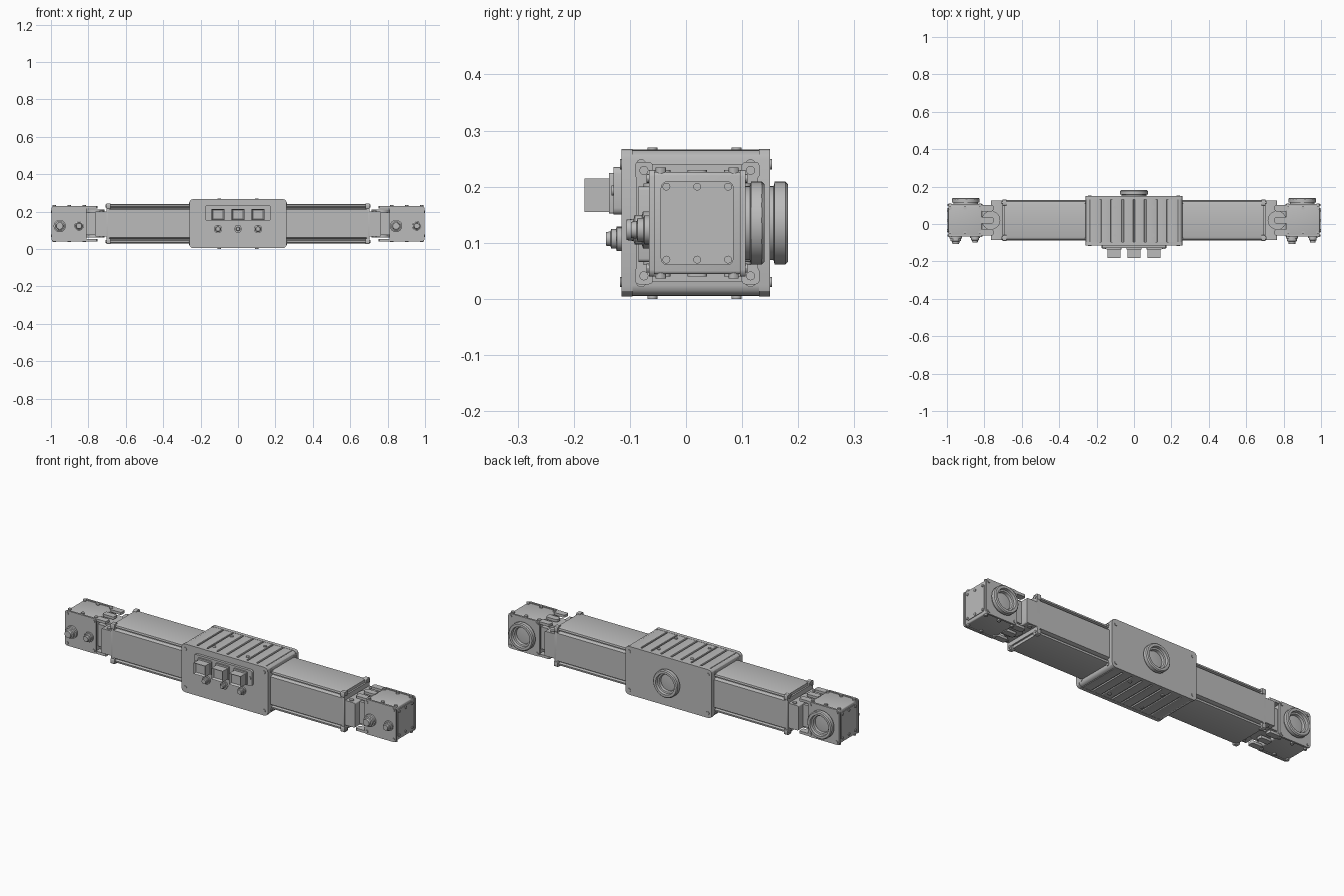
import bpy, bmesh, math
from mathutils import Matrix, Vector

cube = bpy.data.objects.get("Cube")
if cube:
    bpy.data.objects.remove(cube, do_unlink=True)

grey = bpy.data.materials.new("machined grey")
grey.use_nodes = True
grey.diffuse_color = (0.5, 0.5, 0.5, 1)
grey.node_tree.nodes["Principled BSDF"].inputs["Base Color"].default_value = (0.5, 0.5, 0.5, 1)

MID = 0.135  # height of the long axis


def finish(bm, name, smooth=True):
    bmesh.ops.recalc_face_normals(bm, faces=bm.faces)
    mesh = bpy.data.meshes.new(name)
    bm.to_mesh(mesh)
    bm.free()
    mesh.materials.append(grey)
    ob = bpy.data.objects.new(name, mesh)
    bpy.context.collection.objects.link(ob)
    if smooth:
        bpy.ops.object.select_all(action='DESELECT')
        ob.select_set(True)
        bpy.context.view_layer.objects.active = ob
        bpy.ops.object.shade_smooth_by_angle(angle=math.radians(30))
    return ob


def box(name, x, y, z, round_axis=None, radius=0.0):
    """Box from (low, high) ranges; edges along round_axis (or all) get rounded."""
    bm = bmesh.new()
    bmesh.ops.create_cube(bm, size=1)
    for v in bm.verts:
        v.co = Vector([sum(r) / 2 + c * abs(r[1] - r[0]) for r, c in zip((x, y, z), v.co)])
    if radius:
        edges = list(bm.edges)
        if round_axis is not None:
            edges = [e for e in edges
                     if abs(e.verts[0].co[round_axis] - e.verts[1].co[round_axis]) > 1e-5]
        bmesh.ops.bevel(bm, geom=edges, offset=radius, segments=3, profile=0.5, affect='EDGES')
    return finish(bm, name)


AXES = {'x': Matrix.Rotation(math.pi / 2, 4, 'Y'),
        'y': Matrix.Rotation(-math.pi / 2, 4, 'X'),
        'z': Matrix.Identity(4)}


def turned(name, centre, axis, profile, sides=32):
    """Revolve (radius, height) points about an axis through centre."""
    bm = bmesh.new()
    verts = [bm.verts.new((r, 0, h)) for r, h in profile]
    edges = [bm.edges.new(p) for p in zip(verts, verts[1:])]
    bmesh.ops.spin(bm, geom=verts + edges, cent=(0, 0, 0), axis=(0, 0, 1),
                   angle=2 * math.pi, steps=sides, use_merge=True)
    bmesh.ops.remove_doubles(bm, verts=bm.verts, dist=1e-5)
    bmesh.ops.transform(bm, matrix=Matrix.Translation(centre) @ AXES[axis], verts=bm.verts)
    return finish(bm, name)


def peg(name, centre, axis, r, h, sides=16):
    return turned(name, centre, axis, [(0, 0), (r, 0), (r, h), (0, h)], sides)


def lens(name, x, y):
    # grooved outer barrel, stepped bore and recessed glass
    turned(name, (x, y, MID), 'y',
           [(0.066, -0.01), (0.066, 0.006), (0.074, 0.008), (0.074, 0.027), (0.069, 0.032),
            (0.056, 0.032), (0.054, 0.018), (0.046, 0.016), (0.044, 0.002), (0, 0.006)], 48)


def round_plug(name, x, y, z, r, length):
    turned(name, (x, y, z), 'y',
           [(0, -length), (r * .55, -length), (r * .6, -length * .7), (r * .8, -length * .65),
            (r * .8, -length * .35), (r, -length * .3), (r, 0)], 20)


# Central housing: core, two cover plates and cross ribs
box("housing_core", (-0.25, 0.25), (-0.105, 0.14), (0.012, 0.258), 1, 0.012)
box("front_cover", (-0.26, 0.26), (-0.115, -0.095), (0.004, 0.267), 1, 0.02)
box("back_cover", (-0.26, 0.26), (0.13, 0.15), (0.004, 0.267), 1, 0.02)
for i in range(8):
    x = -0.21 + i * 0.06
    for side, z in (("top", (0.25, 0.266)), ("bottom", (0.005, 0.02))):
        box(side + "_rib", (x - 0.026, x + 0.026), (-0.096, 0.131), z, 1, 0.003)
for x in (-0.1, 0.1):
    for y in (-0.06, 0.09):
        peg("housing_screw", (x, y, 0), 'z', 0.009, 0.27)
for s in (-1, 1):
    box("housing_end", (s * 0.225, s * 0.258), (-0.1, 0.135), (0.006, 0.265), 1, 0.018)
    for z in (0.03, 0.24):
        for y0, h in ((-0.118, 0.01), (0.143, 0.01)):
            peg("cover_screw", (s * 0.237, y0, z), 'y', 0.009, h)
        for y in (-0.08, 0.115):
            peg("end_screw", (s * 0.258 - 0.003, y, z), 'x', 0.009, 0.006)
lens("centre_lens", 0, 0.15)

# Connector panel on the front
box("connector_panel", (-0.175, 0.175), (-0.129, -0.11), (0.15, 0.235), 1, 0.012)
for s in (-1, 1):
    peg("panel_screw", (s * 0.16, -0.133, 0.193), 'y', 0.009, 0.006)
for x in (-0.107, 0, 0.107):
    box("socket_base", (x - 0.04, x + 0.04), (-0.137, -0.125), (0.152, 0.224), 1, 0.004)
    # open-fronted square shroud around a contact block
    bm = bmesh.new()
    bmesh.ops.create_cube(bm, size=1)
    bmesh.ops.transform(bm, verts=bm.verts, matrix=Matrix.Translation((x, -0.155, 0.185))
                        @ Matrix.Diagonal((0.068, 0.052, 0.06, 1)))
    bm.normal_update()
    front = [f for f in bm.faces if f.normal.y < -0.9]
    bmesh.ops.inset_region(bm, faces=front, thickness=0.009)
    bmesh.ops.translate(bm, verts=front[0].verts, vec=(0, 0.012, 0))
    finish(bm, "socket_shroud", False)
    round_plug("round_connector", x, -0.115, 0.107, 0.022 if x else 0.017, 0.028)
    turned("connector_nut", (x, -0.125, 0.107), 'y',
           [(0, 0), (0.022, 0), (0.022, 0.012), (0, 0.012)], 6)

# Arms, neck joints and end heads
ARM = [(-0.088, 0.062), (-0.088, 0.21), (-0.07, 0.216), (-0.07, 0.222), (-0.082, 0.226),
       (-0.08, 0.236), (-0.066, 0.24), (0.106, 0.24), (0.12, 0.236), (0.122, 0.226),
       (0.11, 0.222), (0.11, 0.216), (0.128, 0.21)]
ARM += [(y, 2 * MID - z) for y, z in reversed(ARM[1:])] + \
       [(y, 2 * MID - z) for y, z in reversed(ARM[1:1])]
for s in (-1, 1):
    side = "left" if s > 0 else "right"
    # Extruded arm section
    bm = bmesh.new()
    face = bm.faces.new([bm.verts.new((s * 0.25, y, z)) for y, z in ARM])
    new = bmesh.ops.extrude_face_region(bm, geom=[face])["geom"]
    bmesh.ops.translate(bm, vec=(s * 0.445, 0, 0),
                        verts=[g for g in new if isinstance(g, bmesh.types.BMVert)])
    finish(bm, side + "_arm")
    box(side + "_arm_flange", (s * 0.688, s * 0.704), (-0.088, 0.128), (0.045, 0.225), 0, 0.008)
    for y in (-0.075, 0.115):
        for z in (0.041, 0.229):
            box(side + "_flange_ear", (s * 0.682, s * 0.704), (y - 0.016, y + 0.016),
                (z - 0.015, z + 0.015), 0, 0.007)
            peg(side + "_ear_bolt", (s * 0.704 - 0.004, y, z), 'x', 0.008, 0.008)

    # Neck: yoke, pivot barrel and bolted lugs
    box(side + "_yoke", (s * 0.7, s * 0.765), (-0.085, 0.125), (0.066, 0.2), 1, 0.006)
    peg(side + "_pivot", (s * 0.765, 0.02, 0.06), 'z', 0.05, 0.15, 32)
    box(side + "_neck", (s * 0.74, s * 0.83), (-0.045, 0.085), (0.075, 0.195))
    for z in (0.04, 0.216):
        for y in (-0.045, 0.02, 0.085):
            box(side + "_lug", (s * 0.752, s * 0.82), (y - 0.017, y + 0.017), (z, z + 0.014), 2, 0.008)
    for y in (-0.065, 0.02, 0.105):
        peg(side + "_yoke_bolt", (s * 0.73, y, 0.06), 'z', 0.011, 0.146)

    # Head: box with bolted lids, lens at the back, plugs at the front
    cx = s * 0.903
    box(side + "_head", (cx - 0.09, cx + 0.09), (-0.06, 0.1), (0.044, 0.226), None, 0.006)
    box(side + "_head_front_plate", (cx - 0.094, cx + 0.094), (-0.066, -0.056), (0.04, 0.23), 1, 0.012)
    box(side + "_head_back_plate", (cx - 0.094, cx + 0.094), (0.096, 0.106), (0.04, 0.23), 1, 0.012)
    box(side + "_end_lid", (s * 0.985, s * 0.996), (-0.045, 0.085), (0.06, 0.21), 0, 0.012)
    for dx in (-0.08, 0, 0.08):
        for y in (-0.045, 0.085):
            peg(side + "_head_bolt", (cx + dx, y, 0.036), 'z', 0.009, 0.198, 12)
    for dx in (-0.08, 0.08):
        for z in (0.055, 0.215):
            peg(side + "_plate_bolt", (cx + dx, -0.07, z), 'y', 0.008, 0.18, 12)
    for y in (-0.035, 0.02, 0.075):
        for z in (0.07, 0.2):
            peg(side + "_lid_bolt", (s * 0.995 - 0.005, y, z), 'x', 0.007, 0.01, 12)
    lens(side + "_lens", s * 0.9, 0.108)
    big, small = cx - 0.05 - 0.008 * (s > 0), cx + 0.053
    round_plug(side + "_large_plug", big, -0.064, 0.123, 0.033, 0.042)
    peg(side + "_plug_nut", (big, -0.09, 0.123), 'y', 0.027, 0.022, 6)
    round_plug(side + "_small_plug", small, -0.064, 0.123, 0.026, 0.034)
